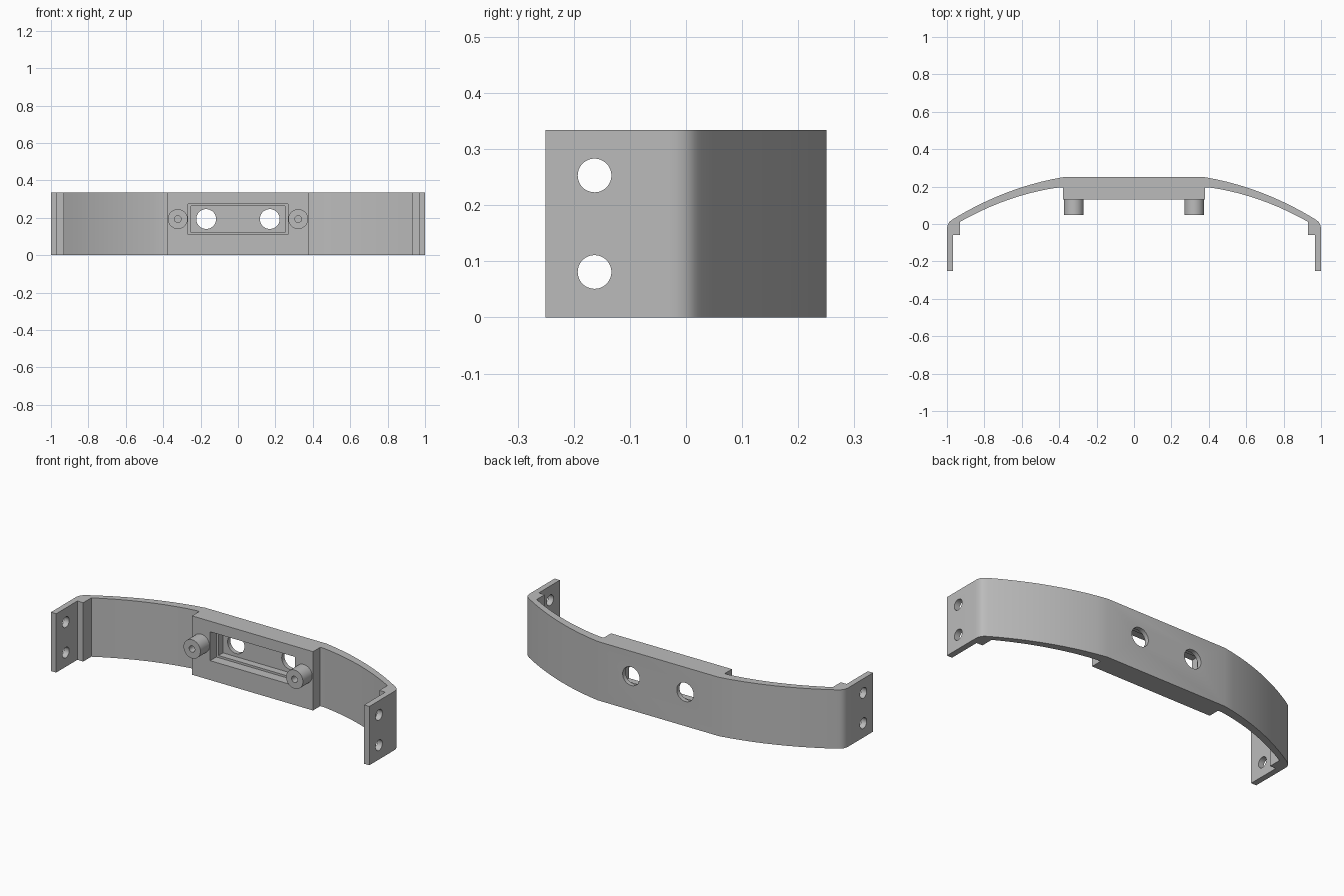
import bpy
import bmesh
import math
from mathutils import Vector, Matrix

HEIGHT = 0.334
MID_Z = 0.193

if "Cube" in bpy.data.objects:
    bpy.data.objects.remove(bpy.data.objects["Cube"])

grey = bpy.data.materials.new("plain grey")
grey.use_nodes = True
colour = (0.5, 0.5, 0.5, 1)
grey.diffuse_color = colour
grey.node_tree.nodes["Principled BSDF"].inputs["Base Color"].default_value = colour


def add_object(name, bm):
    bmesh.ops.recalc_face_normals(bm, faces=bm.faces)
    mesh = bpy.data.meshes.new(name)
    bm.to_mesh(mesh)
    bm.free()
    mesh.materials.append(grey)
    obj = bpy.data.objects.new(name, mesh)
    bpy.context.collection.objects.link(obj)
    return obj


def box(name, x, y, z):
    """Box between the given (low, high) pairs."""
    bm = bmesh.new()
    bmesh.ops.create_cube(bm, size=1)
    for v in bm.verts:
        v.co = [sum(r) / 2 + c * (r[1] - r[0]) for c, r in zip(v.co, (x, y, z))]
    return add_object(name, bm)


def cylinder(name, centre, radius, length, axis):
    bm = bmesh.new()
    turn = Matrix.Rotation(math.pi / 2, 4, "Y" if axis == "x" else "X")
    bmesh.ops.create_cone(bm, cap_ends=True, segments=48, radius1=radius,
                          radius2=radius, depth=length,
                          matrix=Matrix.Translation(centre) @ turn)
    return add_object(name, bm)


def cut(target, cutter):
    cutter.hide_render = True
    mod = target.modifiers.new("cut", "BOOLEAN")
    mod.operation = "DIFFERENCE"
    mod.solver = "EXACT"
    mod.object = cutter
    bpy.context.view_layer.objects.active = target
    bpy.ops.object.modifier_apply(modifier=mod.name)
    bpy.data.objects.remove(cutter)


def curve(a, b, c, steps):
    """Points of a quadratic curve from a to c, bent towards b."""
    a, b, c = Vector(a), Vector(b), Vector(c)
    return [a * (1 - t) ** 2 + b * 2 * t * (1 - t) + c * t * t
            for t in (i / steps for i in range(steps + 1))]


# Curved strap, end tabs and thick middle block as one extruded outline
half = curve((0.38, 0.25), (0.68, 0.2), (0.965, 0.028), 10)
half += curve((0.975, 0.021), (1, 0.005), (1, -0.03), 6)
half += [Vector(p) for p in ((1, -0.25), (0.967, -0.25), (0.967, -0.06), (0.93, -0.06))]
half += curve((0.93, 0.012), (0.67, 0.158), (0.405, 0.195), 10)
half += [Vector((0.38, 0.195)), Vector((0.38, 0.13))]
outline = half + [Vector((-p.x, p.y)) for p in reversed(half)]

bm = bmesh.new()
base = bm.faces.new([bm.verts.new((p.x, p.y, 0)) for p in outline])
top = bmesh.ops.extrude_face_region(bm, geom=[base])["geom"]
bmesh.ops.translate(bm, vec=(0, 0, HEIGHT),
                    verts=[g for g in top if isinstance(g, bmesh.types.BMVert)])
bracket = add_object("curved_bracket", bm)

# Stepped pocket in the middle block
cut(bracket, box("pocket_cutter", (-0.266, 0.266), (0.1, 0.185), (0.11, 0.274)))
cut(bracket, box("recess_cutter", (-0.252, 0.252), (0.15, 0.225), (0.122, 0.262)))

parts = [bracket]
for side, sign in (("left", 1), ("right", -1)):
    # Round windows through the back of the pocket
    cut(bracket, cylinder("window_cutter", (sign * 0.17, 0.24, MID_Z), 0.053, 0.1, "y"))
    # Screw holes in the end tabs
    for z in (0.081, 0.253):
        cut(bracket, cylinder("screw_cutter", (sign * 0.985, -0.163, z), 0.03, 0.1, "x"))
    # Mounting posts with blind holes
    post = cylinder(side + "_post", (sign * 0.322, 0.0895, MID_Z), 0.053, 0.085, "y")
    cut(post, cylinder("post_cutter", (sign * 0.322, 0.075, MID_Z), 0.018, 0.1, "y"))
    parts.append(post)

# Smooth the curved faces, keep the edges sharp
bpy.ops.object.select_all(action="DESELECT")
for part in parts:
    part.select_set(True)
bpy.context.view_layer.objects.active = bracket
bpy.ops.object.shade_smooth_by_angle(angle=math.radians(30))
